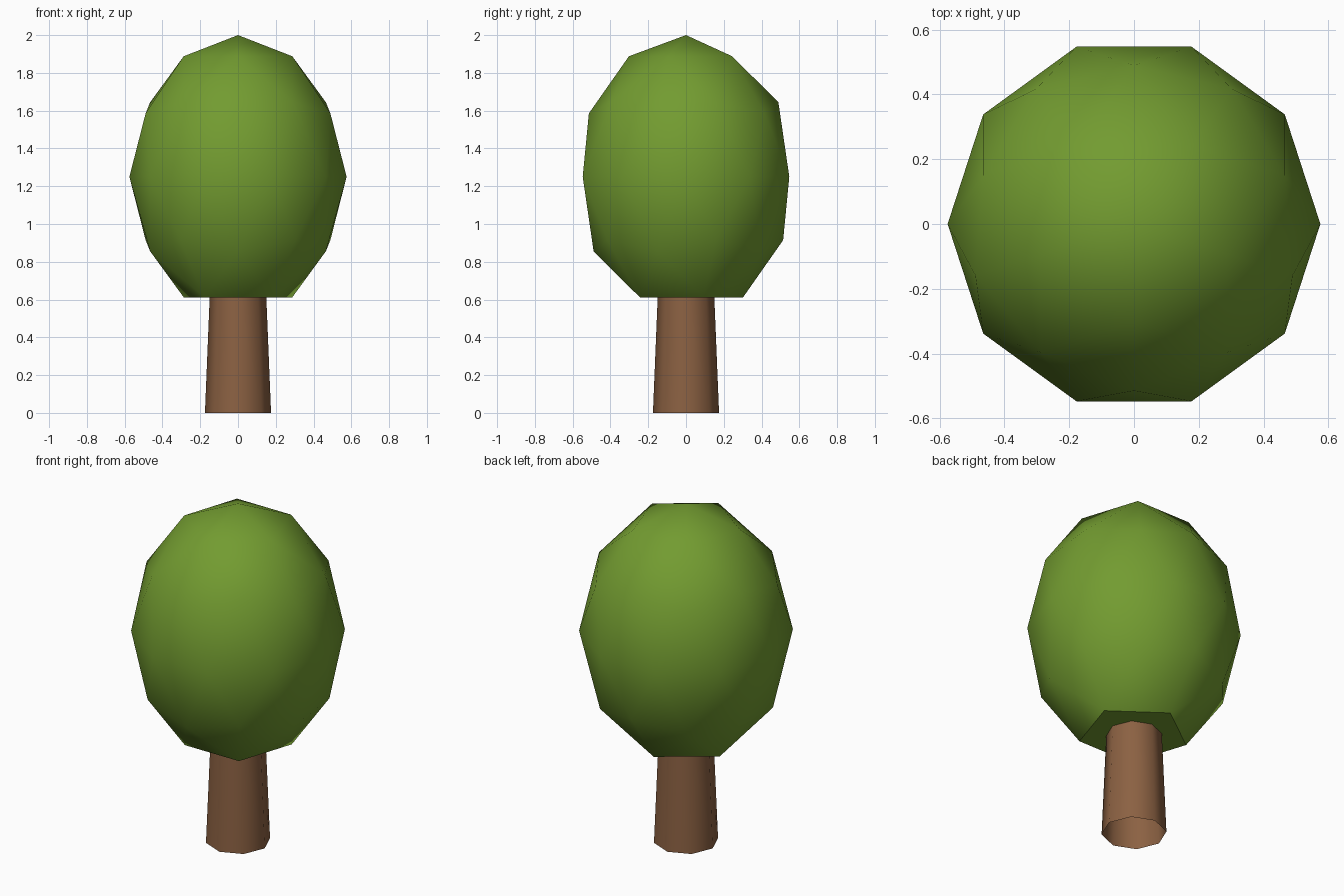
import bpy, bmesh, math
from mathutils import Matrix

if "Cube" in bpy.data.objects:
    bpy.data.objects.remove(bpy.data.objects["Cube"])

CROWN_Z, CROWN_R, CROWN_H = 1.25, 0.575, 0.75
FLAT_Z = 0.61


def add_object(name, bm, color, angle):
    mesh = bpy.data.meshes.new(name)
    bmesh.ops.recalc_face_normals(bm, faces=bm.faces)
    bm.to_mesh(mesh)
    bm.free()
    obj = bpy.data.objects.new(name, mesh)
    bpy.context.collection.objects.link(obj)
    mat = bpy.data.materials.new(name + "_colour")
    mat.diffuse_color = color
    mat.use_nodes = True
    mat.node_tree.nodes["Principled BSDF"].inputs["Base Color"].default_value = mat.diffuse_color
    mesh.materials.append(mat)
    bpy.ops.object.select_all(action='DESELECT')
    obj.select_set(True)
    bpy.context.view_layer.objects.active = obj
    bpy.ops.object.shade_smooth_by_angle(angle=math.radians(angle))
    return obj


# Crown: stretched low-poly icosphere with a flattened underside
bm = bmesh.new()
bmesh.ops.create_icosphere(
    bm, subdivisions=2, radius=1,
    matrix=Matrix.Translation((0, 0, CROWN_Z))
    @ Matrix.Diagonal((CROWN_R, CROWN_R, CROWN_H, 1))
    @ Matrix.Rotation(math.radians(-90), 4, 'Z'))
for v in bm.verts:
    v.co.z = max(v.co.z, FLAT_Z)
add_object("crown", bm, (0.17, 0.33, 0.03, 1), 40)

# Trunk: tapered eight-sided open tube
bm = bmesh.new()
bmesh.ops.create_cone(
    bm, cap_ends=False, segments=8, radius1=0.175, radius2=0.15, depth=FLAT_Z,
    matrix=Matrix.Translation((0, 0, FLAT_Z / 2)))
# normals of the open tube are made consistent inside add_object
add_object("trunk", bm, (0.26, 0.12, 0.055, 1), 60)
